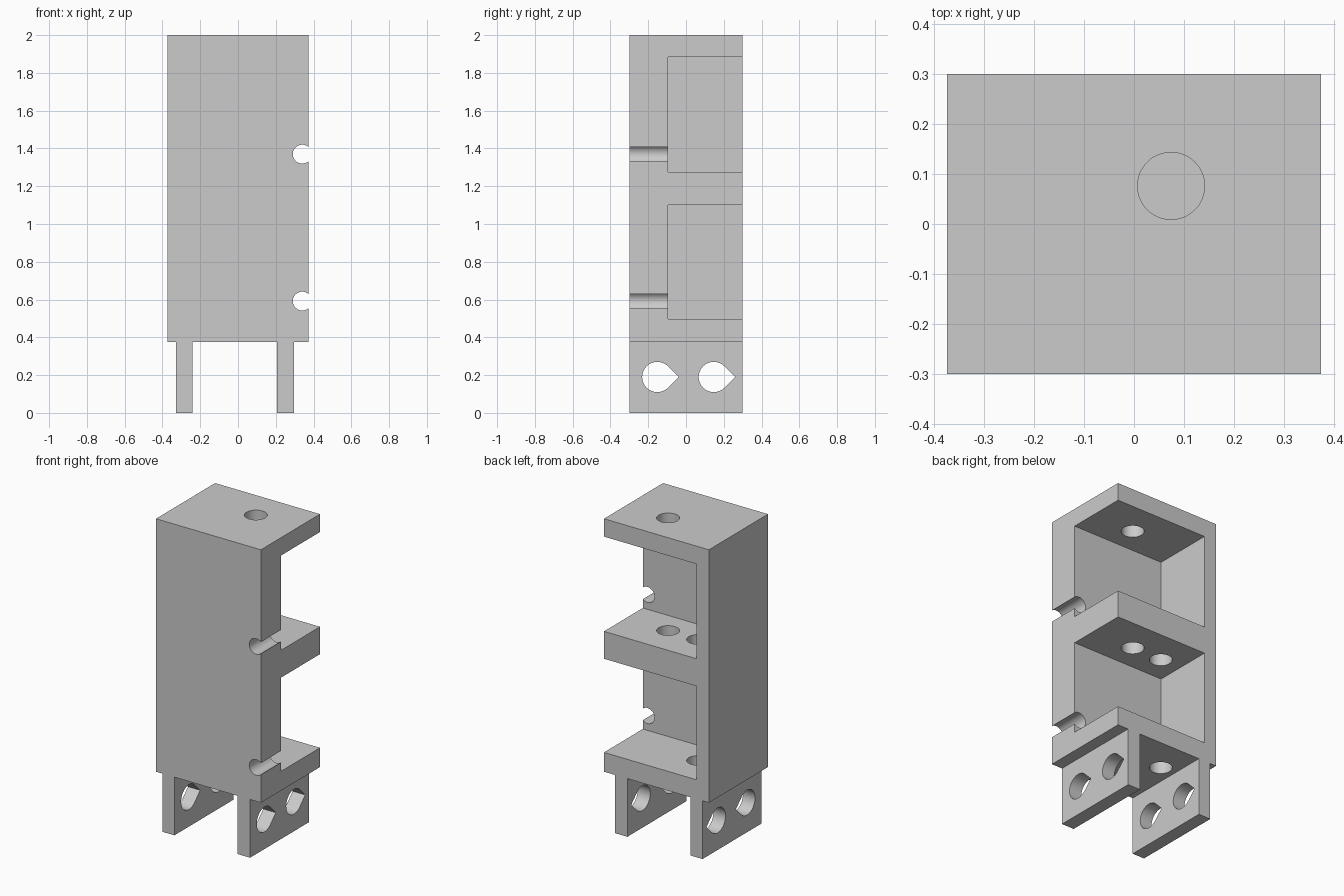
import bpy
import bmesh
from math import cos, sin, pi, radians
from mathutils import Vector

cube = bpy.data.objects.get("Cube")
if cube:
    bpy.data.objects.remove(cube, do_unlink=True)

grey = bpy.data.materials.new("plain grey")
grey.use_nodes = True
COLOUR = (0.6, 0.6, 0.6, 1)
grey.diffuse_color = COLOUR
grey.node_tree.nodes["Principled BSDF"].inputs["Base Color"].default_value = COLOUR

HALF_X, HALF_Y, TOP = 0.373, 0.3, 2.0
BASE = 0.374          # underside of the housing
WALL_X = -0.285       # inner face of the side wall
WALL_Y = -0.094       # inner face of the front wall
OUT = 0.1             # how far cutters overshoot


def prism(name, outline, offset):
    """Extrude a closed outline of 3D points along an offset."""
    bm = bmesh.new()
    face = bm.faces.new([bm.verts.new(p) for p in outline])
    grown = bmesh.ops.extrude_face_region(bm, geom=[face])
    moved = [v for v in grown["geom"] if isinstance(v, bmesh.types.BMVert)]
    bmesh.ops.translate(bm, verts=moved, vec=Vector(offset))
    bmesh.ops.recalc_face_normals(bm, faces=bm.faces)
    mesh = bpy.data.meshes.new(name)
    bm.to_mesh(mesh)
    bm.free()
    mesh.materials.append(grey)
    obj = bpy.data.objects.new(name, mesh)
    bpy.context.collection.objects.link(obj)
    return obj


def box(name, x0, x1, y0, y1, z0, z1):
    outline = [(x0, y0, z0), (x1, y0, z0), (x1, y1, z0), (x0, y1, z0)]
    return prism(name, outline, (0, 0, z1 - z0))


def arc(u, v, r, start=0, end=2 * pi, n=48):
    """Points round an arc; the end point is left out."""
    step = (end - start) / n
    return [(u + r * cos(start + i * step), v + r * sin(start + i * step))
            for i in range(n)]


def cut(obj, cutters):
    """Subtract every cutter from the object, then discard the cutters."""
    bpy.context.view_layer.objects.active = obj
    for c in cutters:
        c.hide_render = True
        mod = obj.modifiers.new("cut", "BOOLEAN")
        mod.operation, mod.solver, mod.object = "DIFFERENCE", "EXACT", c
        bpy.ops.object.modifier_apply(modifier=mod.name)
        bpy.data.objects.remove(c, do_unlink=True)


def finish(obj):
    bpy.ops.object.select_all(action="DESELECT")
    obj.select_set(True)
    bpy.context.view_layer.objects.active = obj
    bpy.ops.object.shade_smooth_by_angle(angle=radians(30))


# Housing: a block with two bays open to the back and left
housing = box("housing", -HALF_X, HALF_X, -HALF_Y, HALF_Y, BASE, TOP)
cutters = [box("bay_cutter", WALL_X, HALF_X + OUT, WALL_Y, HALF_Y + OUT, z0, z1)
           for z0, z1 in ((0.498, 1.1), (1.276, 1.885))]

# Cable notches through the front wall
for z in (0.592, 1.37):
    outline = [(u, -HALF_Y - OUT, v) for u, v in arc(0.34, z, 0.05)]
    cutters.append(prism("notch_cutter", outline, (0, 0.35, 0)))

# Round holes: one pair through top and middle, one through middle and bottom
for x, z0, z1 in ((0.074, 1.0, 2.1), (-0.14, 0.3, 1.4)):
    outline = [(u, v, z0) for u, v in arc(x, 0.076, 0.067)]
    cutters.append(prism("hole_cutter", outline, (0, 0, z1 - z0)))
cut(housing, cutters)
finish(housing)

# Mounting legs, each with two teardrop holes pointing to the back
for name, x0, x1 in (("right_leg", -0.328, -0.242), ("left_leg", 0.207, 0.296)):
    leg = box(name, x0, x1, -HALF_Y, HALF_Y, 0, BASE)
    cutters = []
    for y in (-0.152, 0.147):
        r, z = 0.08, 0.19
        profile = arc(y, z, r, pi / 4, 7 * pi / 4, 36)
        profile += [(y + r * cos(pi / 4), z - r * sin(pi / 4)), (y + r * 2 ** 0.5, z)]
        outline = [(x0 - OUT, u, v) for u, v in profile]
        cutters.append(prism("teardrop_cutter", outline, (x1 - x0 + 2 * OUT, 0, 0)))
    cut(leg, cutters)
    finish(leg)
